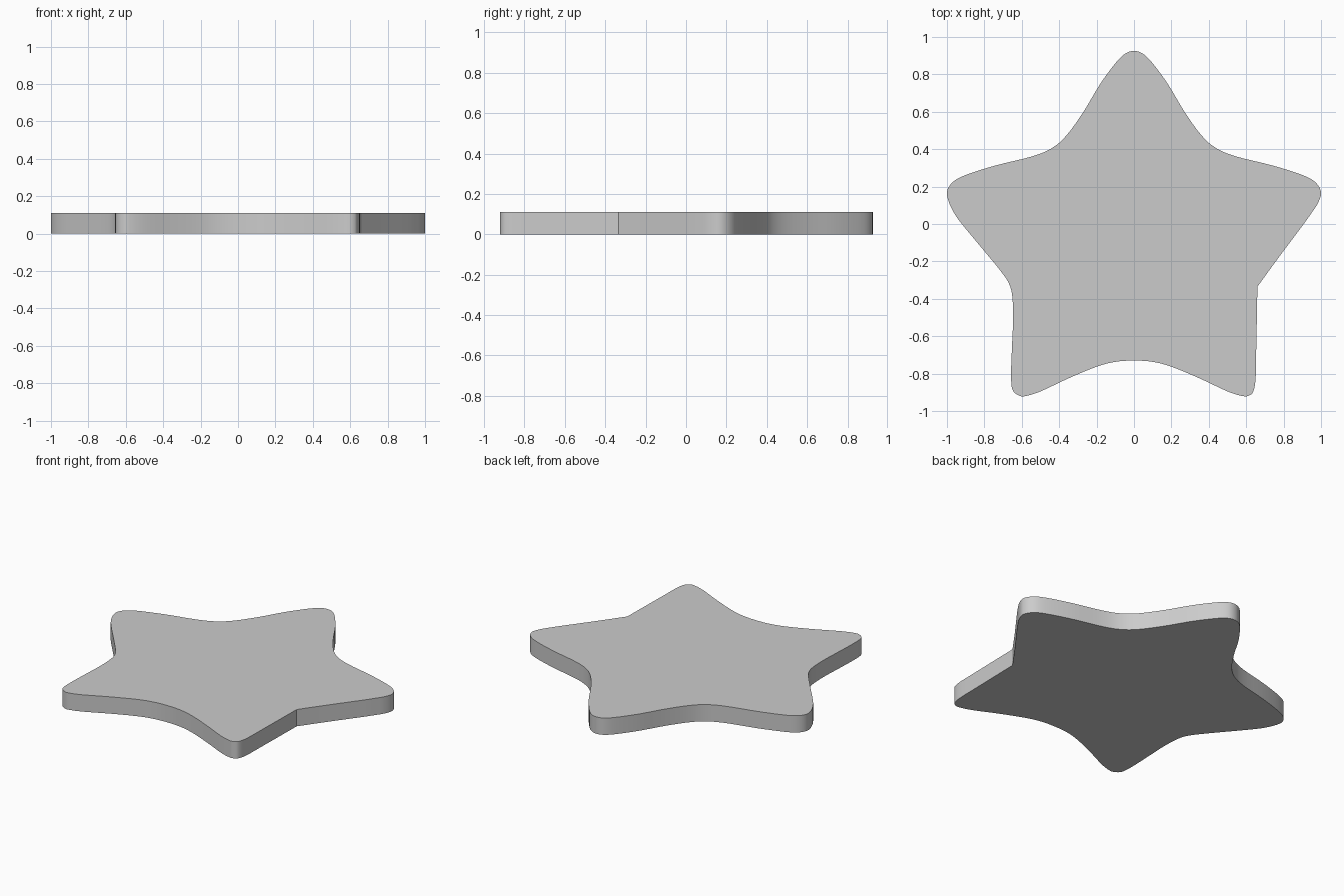
import bpy, bmesh
from mathutils import Vector

if "Cube" in bpy.data.objects:
    bpy.data.objects.remove(bpy.data.objects["Cube"])

H, STEPS = 0.11, 4

# Outline pieces: right half of the upper arms, tip to tip
upper = [(0, .925), (.045, .912), (.095, .865), (.18, .75), (.27, .60), (.36, .475),
         (.44, .405), (.55, .36), (.74, .313), (.9, .262), (.97, .223), (1.0, .17)]
# Right flank runs nearly straight into a sharp notch
right_flank = [(.985, .115), (.95, .06), (.9, -.01), (.78, -.17), (.66, -.335)]
right_leg = [(.66, -.335), (.657, -.5), (.653, -.7), (.65, -.83), (.638, -.895)]
# Left flank has a rounded notch
left_flank = [(-.65, -.885), (-.657, -.8), (-.652, -.65), (-.646, -.5), (-.651, -.385),
              (-.668, -.32), (-.71, -.255), (-.8, -.145), (-.9, -.025), (-.95, .04), (-.985, .105)]
# Bottom edge, right half from foot tip to the middle
bottom = [(.615, -.917), (.58, -.92), (.5, -.895), (.35, -.825), (.2, -.763), (.1, -.737), (0, -.73)]


def mirror(pts):
    return [(-x, y) for x, y in reversed(pts)]


def smooth(pts):
    """Open Catmull-Rom curve through the points."""
    p = [Vector(q) for q in pts]
    p = [2 * p[0] - p[1]] + p + [2 * p[-1] - p[-2]]
    out = []
    for a, b, c, d in zip(p, p[1:], p[2:], p[3:]):
        for i in range(STEPS):
            t = i / STEPS
            out.append(b + .5 * t * ((c - a) + t * ((2 * a - 5 * b + 4 * c - d)
                                                    + t * (3 * b - a - 3 * c + d))))
    return out


# One open curve that starts and ends at the sharp right notch
path = (right_leg + bottom + mirror(bottom)[1:] + left_flank
        + mirror(upper) + upper[1:] + right_flank)
outline = smooth(path)

# Star plate: outline face extruded upwards
bm = bmesh.new()
face = bm.faces.new([bm.verts.new((p.x, p.y, 0)) for p in outline])
ext = bmesh.ops.extrude_face_region(bm, geom=[face], use_keep_orig=True)
bmesh.ops.translate(bm, vec=(0, 0, H),
                    verts=[v for v in ext["geom"] if isinstance(v, bmesh.types.BMVert)])
bmesh.ops.recalc_face_normals(bm, faces=bm.faces[:])
mesh = bpy.data.meshes.new("star_plate")
bm.to_mesh(mesh)
bm.free()
star = bpy.data.objects.new("star_plate", mesh)
bpy.context.collection.objects.link(star)
bpy.context.view_layer.objects.active = star
star.select_set(True)
bpy.ops.object.shade_smooth_by_angle()
